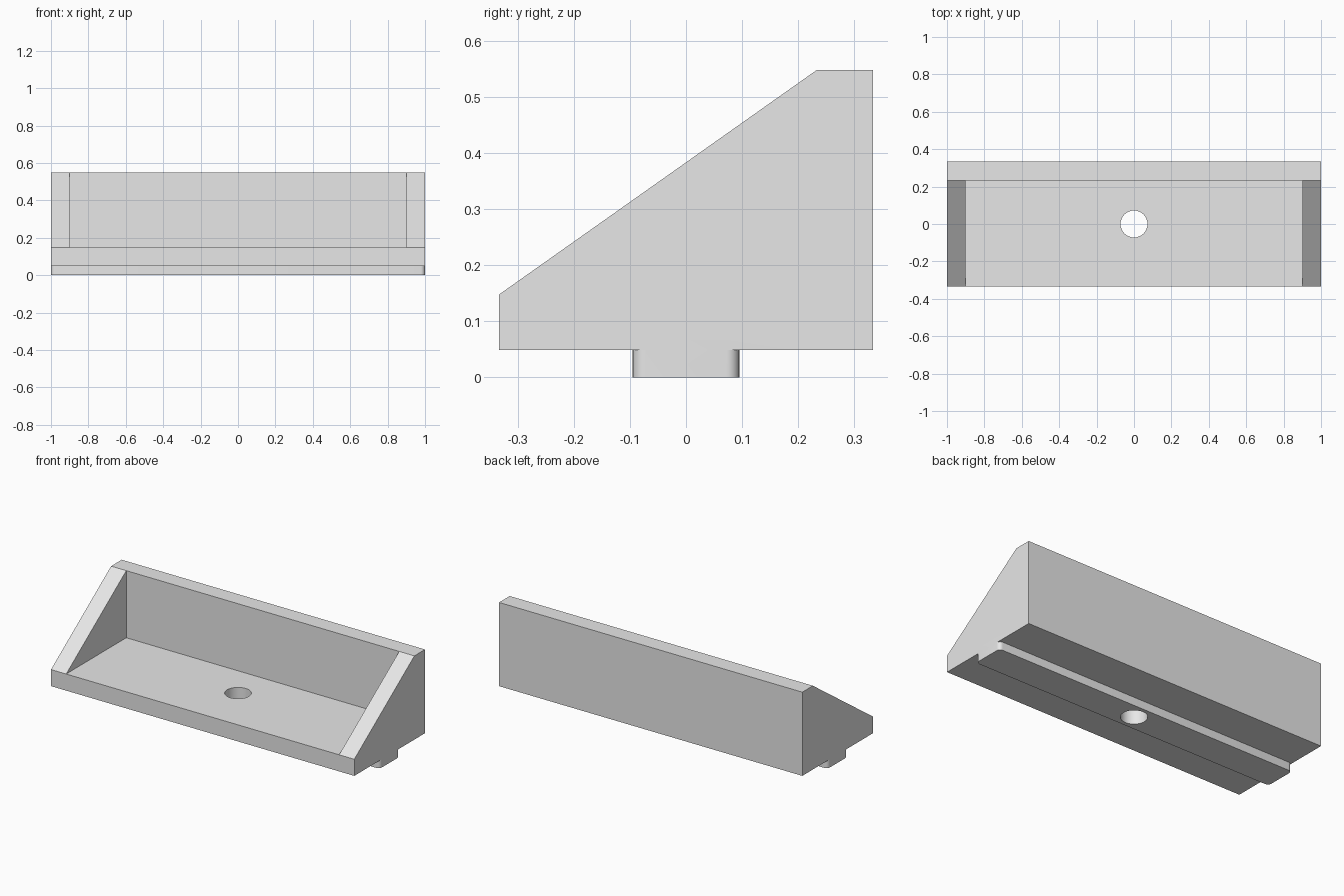
import bpy, bmesh
from math import radians
from mathutils import Matrix, Vector

if "Cube" in bpy.data.objects:
    bpy.data.objects.remove(bpy.data.objects["Cube"], do_unlink=True)

HALF_Y, WALL = 0.333, 0.1
UNDER, FLOOR, TOP = 0.049, 0.148, 0.548
BACK_Y = HALF_Y - WALL
KEY_Y, KEY_ROUND, HOLE_R = 0.095, 0.023, 0.072

grey = bpy.data.materials.new("light grey")
grey.use_nodes = True
grey.diffuse_color = (0.8, 0.8, 0.8, 1)
grey.node_tree.nodes["Principled BSDF"].inputs["Base Color"].default_value = (0.8, 0.8, 0.8, 1)


def make_object(name, bm):
    bmesh.ops.recalc_face_normals(bm, faces=bm.faces[:])
    mesh = bpy.data.meshes.new(name)
    bm.to_mesh(mesh)
    bm.free()
    mesh.materials.append(grey)
    obj = bpy.data.objects.new(name, mesh)
    bpy.context.collection.objects.link(obj)
    return obj


def box(name, low, high, round_upright=0):
    bm = bmesh.new()
    low, high = Vector(low), Vector(high)
    size = Matrix.Diagonal((*(high - low), 1))
    bmesh.ops.create_cube(bm, size=1, matrix=Matrix.Translation((low + high) / 2) @ size)
    if round_upright:
        edges = [e for e in bm.edges
                 if abs(e.verts[0].co.z - e.verts[1].co.z) > 0.01]
        bmesh.ops.bevel(bm, geom=edges, offset=round_upright, segments=8,
                        profile=0.5, affect='EDGES')
    return make_object(name, bm)


def extrude_profile(name, points, x0, x1):
    bm = bmesh.new()
    face = bm.faces.new([bm.verts.new((x0, y, z)) for y, z in points])
    result = bmesh.ops.extrude_face_region(bm, geom=[face])
    moved = [g for g in result["geom"] if isinstance(g, bmesh.types.BMVert)]
    bmesh.ops.translate(bm, verts=moved, vec=(x1 - x0, 0, 0))
    return make_object(name, bm)


def combine(target, tool, operation):
    mod = target.modifiers.new(operation.title(), 'BOOLEAN')
    mod.operation, mod.solver, mod.object = operation, 'EXACT', tool
    bpy.context.view_layer.objects.active = target
    bpy.ops.object.modifier_apply(modifier=mod.name)
    bpy.data.objects.remove(tool, do_unlink=True)


# Wedge-shaped body with sloping ends
bracket = extrude_profile("angled_tray", [
    (-HALF_Y, UNDER), (HALF_Y, UNDER), (HALF_Y, TOP),
    (BACK_Y, TOP), (-HALF_Y, FLOOR)], -1, 1)

# Open cavity between the two end walls
combine(bracket, box("cavity_cutter", (WALL - 1, -1, FLOOR), (1 - WALL, BACK_Y, 1)), 'DIFFERENCE')

# Locating key along the underside, with rounded upright corners
combine(bracket, box("underside_key", (-1, -KEY_Y, 0), (1, KEY_Y, UNDER + 0.04),
                     KEY_ROUND), 'UNION')

# Bolt hole through floor and key
bm = bmesh.new()
bmesh.ops.create_cone(bm, cap_ends=True, segments=48, radius1=HOLE_R, radius2=HOLE_R, depth=1)
combine(bracket, make_object("hole_cutter", bm), 'DIFFERENCE')

# Smooth curved walls, keep flat faces crisp
bpy.ops.object.select_all(action='DESELECT')
bracket.select_set(True)
bpy.context.view_layer.objects.active = bracket
bpy.ops.object.shade_smooth_by_angle(angle=radians(30))
